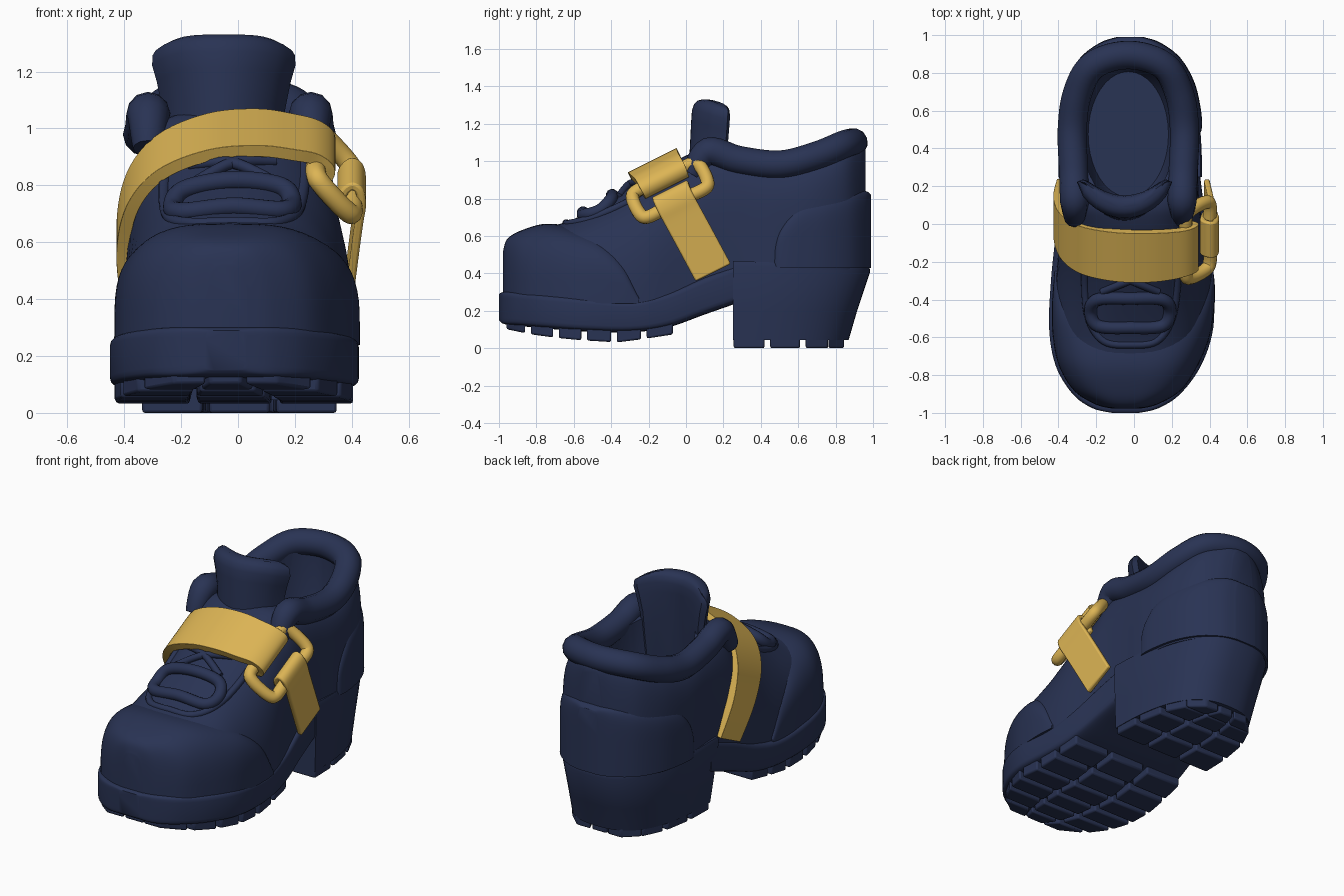
import bpy, bmesh, math
from mathutils import Vector
from mathutils.bvhtree import BVHTree

if "Cube" in bpy.data.objects:
    bpy.data.objects.remove(bpy.data.objects["Cube"])

def material(name, rgb):
    m = bpy.data.materials.new(name)
    m.diffuse_color = (*rgb, 1)
    m.use_nodes = True
    m.node_tree.nodes["Principled BSDF"].inputs["Base Color"].default_value = m.diffuse_color
    return m

NAVY = material("navy leather", (0.022, 0.033, 0.088))
GOLD = material("gold strap", (0.72, 0.46, 0.09))

def spline(pts, steps=6, cyclic=False):
    """Catmull-Rom through tuples of any length."""
    n, out = len(pts), []
    get = (lambda i: pts[i % n]) if cyclic else (lambda i: pts[max(0, min(n - 1, i))])
    for i in range(n if cyclic else n - 1):
        for s in range(steps):
            t = s / steps
            out.append(tuple(0.5 * (2*b + (c-a)*t + (2*a-5*b+4*c-d)*t*t + (3*b-a-3*c+d)*t**3)
                             for a, b, c, d in zip(get(i-1), get(i), get(i+1), get(i+2))))
    if not cyclic:
        out.append(tuple(pts[-1]))
    return out

def add(name, mesh, mat):
    ob = bpy.data.objects.new(name, mesh)
    bpy.context.collection.objects.link(ob)
    mesh.materials.clear()
    mesh.materials.append(mat)
    return ob

def loft(name, rings, mat, bevel=0):
    bm = bmesh.new()
    vs = [[bm.verts.new(p) for p in r] for r in rings]
    k = len(vs[0])
    for a, b in zip(vs, vs[1:]):
        for i in range(k):
            bm.faces.new((a[i], a[(i+1) % k], b[(i+1) % k], b[i]))
    bm.faces.new(vs[0])
    bm.faces.new(vs[-1])
    bmesh.ops.recalc_face_normals(bm, faces=bm.faces)
    me = bpy.data.meshes.new(name)
    bm.to_mesh(me)
    bm.free()
    ob = add(name, me, mat)
    if bevel:
        m = ob.modifiers.new("bevel", 'BEVEL')
        m.width, m.segments = bevel, 2
    return ob

def power(v, n):
    return math.copysign(abs(v) ** (2 / n), v)

def section(y, cx, w, b, t, n, full=False):
    """Cross-section of the shoe at y: a dome, or a rounded box."""
    k = 32
    if full:
        return [(cx + w*power(math.cos(a), n), y, (b+t)/2 + (t-b)/2*power(math.sin(a), n))
                for a in (2*math.pi*(i+.5)/k for i in range(k))]
    return [(cx + w*power(math.cos(a), n), y, b + (t-b)*power(max(0, math.sin(a)), n))
            for a in (math.pi*i/k for i in range(k + 1))]

def shell(name, stations, full=False):
    return loft(name, [section(*s, full=full) for s in spline(stations)], NAVY)

def tube(name, pts, r, mat, cyclic=False, ends=1.0):
    pts = spline(pts, 6, cyclic)
    cu = bpy.data.curves.new(name, 'CURVE')
    cu.dimensions, cu.bevel_depth, cu.bevel_resolution = '3D', r, 4
    cu.use_fill_caps = True
    sp = cu.splines.new('POLY')
    sp.points.add(len(pts) - 1)
    sp.use_cyclic_u = cyclic
    for i, (p, q) in enumerate(zip(sp.points, pts)):
        p.co = (*q, 1)
        p.radius = ends + (1 - ends) * min(1, min(i, len(pts)-1-i) / 6)
    tmp = bpy.data.objects.new("tmp", cu)
    bpy.context.collection.objects.link(tmp)
    me = bpy.data.meshes.new_from_object(tmp.evaluated_get(bpy.context.evaluated_depsgraph_get()))
    bpy.data.objects.remove(tmp)
    return add(name, me, mat)

# Upper, toe cap and heel counter: y, centre x, half width, bottom, top, squareness
upper = shell("upper", [
    (-.965, -.04, .07, .26, .50, 2.6), (-.94, -.04, .16, .26, .56, 3), (-.87, -.035, .27, .26, .605, 3.2),
    (-.75, -.03, .35, .25, .645, 3), (-.6, -.015, .40, .24, .69, 2.7), (-.4, -.005, .415, .23, .80, 2.4),
    (-.2, 0, .405, .24, .92, 2.6), (0, -.015, .38, .31, 1.03, 3.2), (.12, -.02, .365, .37, 1.06, 4.2),
    (.3, -.02, .36, .42, 1.02, 5), (.5, -.02, .365, .42, .99, 5), (.7, -.02, .34, .42, 1.03, 5),
    (.85, -.02, .27, .42, 1.08, 5), (.93, -.02, .17, .42, 1.09, 4), (.96, -.02, .08, .42, 1.06, 4)])
shell("toe_cap", [
    (-.978, -.04, .07, .27, .52, 3), (-.955, -.04, .165, .27, .585, 3.2), (-.88, -.035, .285, .27, .63, 3.3),
    (-.75, -.03, .368, .26, .665, 3.3), (-.6, -.015, .415, .25, .645, 3.6), (-.45, -.005, .43, .24, .585, 4.5),
    (-.33, 0, .428, .24, .47, 5), (-.25, 0, .42, .24, .28, 5)])
counter = shell("heel_counter", [
    (.46, -.02, .352, .43, .50, 6), (.5, -.02, .378, .43, .66, 7), (.6, -.02, .375, .43, .78, 7),
    (.75, -.02, .34, .43, .82, 7), (.88, -.02, .265, .43, .84, 7), (.96, -.02, .16, .43, .84, 7),
    (.99, -.02, .07, .43, .82, 7)])
skin = BVHTree.FromPolygons([v.co for v in upper.data.vertices], [p.vertices for p in upper.data.polygons])

def on_upper(x, y, lift=0):
    return (x, y, skin.ray_cast(Vector((x, y, 3)), Vector((0, 0, -1)))[0].z + lift)

# Foot opening cut through the upper and the counter
cutter = loft("opening_cutter", [[(-.03 + .25*s*math.cos(a), .475 + .39*s*math.sin(a), z)
              for a in (math.tau*i/40 for i in range(40))] for z, s in ((.5, .85), (.6, .97), (1.5, 1))], NAVY)
for ob in (upper, counter):
    m = ob.modifiers.new("opening", 'BOOLEAN')
    m.operation, m.object, m.solver = 'DIFFERENCE', cutter, 'EXACT'
    me = bpy.data.meshes.new_from_object(ob.evaluated_get(bpy.context.evaluated_depsgraph_get()))
    ob.modifiers.clear()
    ob.data = me
    me.materials.clear()
    me.materials.append(NAVY)
bpy.data.objects.remove(cutter)

# Padded collar roll
side = [(.285, .03, .93), (.285, .12, 1.05), (.29, .28, 1.005), (.297, .5, .98), (.27, .69, 1.025), (.185, .84, 1.085)]
tube("collar", [(-.03 - x, y, z) for x, y, z in side] + [(-.03, .895, 1.1)]
     + [(-.03 + x, y, z) for x, y, z in reversed(side)], .077, NAVY, ends=.7)

# Tongue: a thick curved plate
rings = []
for z, hw, th in ((.72, .2, .045), (.95, .21, .055), (1.1, .215, .058), (1.2, .235, .06), (1.26, .252, .06),
                  (1.295, .25, .05), (1.312, .24, .032), (1.318, .225, .01)):
    arc = [-1 + i/8 for i in range(17)]
    mid = lambda s: .06 + .07*(z - .95) + .13*s*s
    zz = lambda s: z + .012 - .05*s**4
    rings.append([(-.05 + hw*s, mid(s) - th*(1-s**6)**.5 + .01, zz(s)) for s in arc]
                 + [(-.05 + hw*s, mid(s) + th*(1-s**6)**.5 + .01, zz(s)) for s in arc[-2:0:-1]])
loft("tongue", rings, NAVY)

# Lacing edge and laces laid on the upper
tube("lace_panel_edge", [on_upper(x, y, -.005) for x, y in
     ((-.25, -.08), (-.26, -.3), (-.24, -.5), (-.16, -.62), (-.02, -.64), (.12, -.62), (.2, -.5), (.23, -.3), (.23, -.08))],
     .02, NAVY)
tube("lace_loop", [on_upper(x, y, h) for x, y, h in
     ((-.19, -.40, .02), (-.02, -.395, .015), (.15, -.40, .02), (.19, -.46, .01), (.15, -.54, .01), (-.02, -.55, .01),
      (-.19, -.54, .01), (-.23, -.46, .01))], .034, NAVY, cyclic=True)
for s in (-1, 1):
    tube("crossed_lace", [on_upper(-.02 - s*.15, -.36, .005), on_upper(-.02, -.3, .02), on_upper(-.02 + s*.15, -.24, .005)],
         .02, NAVY)

# Front sole with arch
SOLE = [(-1, -.045, .07, .15, .29, 8), (-.975, -.045, .175, .13, .30, 9), (-.9, -.04, .285, .12, .30, 9),
        (-.75, -.03, .385, .105, .29, 9), (-.55, -.015, .435, .09, .275, 9), (-.3, -.01, .43, .085, .255, 9),
        (-.1, -.01, .41, .11, .30, 9), (.1, -.015, .385, .18, .385, 9), (.3, -.02, .365, .25, .46, 9)]
shell("sole", SOLE, full=True)

# Block heel
HN = 2.6
def heel_ring(z, yb, w, cx):
    angles = [math.pi*(i/32 - .5) for i in range(33)]
    return [(cx + w*power(math.sin(a), HN), .25 + (yb-.25)*power(max(0, math.cos(a)), HN), z - .03*(z > .4)*max(0, math.cos(a)))
            for a in angles]
loft("heel", [heel_ring(*r) for r in ((.045, .87, .345, .005), (.2, .915, .36, -.005), (.44, .985, .38, -.02),
                                      (.465, .98, .372, -.02))], NAVY)

# Tread blocks, three across, following the outline
def interp(table, y):
    for a, b in zip(table, table[1:]):
        if y <= b[0]:
            t = (y - a[0]) / (b[0] - a[0])
            return [p + (q-p)*t for p, q in zip(a, b)]
    return table[-1]

GROUND = [(-1, .11), (-.8, .068), (-.6, .045), (-.35, .03), (-.06, .075)]
def sole_edge(y):
    s = interp(SOLE, y)
    return s[1], s[2] - .015, interp(GROUND, y)[1], s[3] + .03
def heel_edge(y):
    return .005, .342 * (1 - ((y-.25)/.625)**HN)**(1/HN), 0, .07

def treads(name, rows, edge):
    for y0, y1 in rows:
        for f0, f1 in ((-1, -.38), (-.31, .31), (.38, 1)):
            corners = []
            for y, order in ((y0, (f0, f1)), (y1, (f1, f0))):
                cx, w, lo, hi = edge(y)
                corners += [(cx + f*w, y, lo, hi) for f in order]
            loft(name, [[(x, y, lo) for x, y, lo, hi in corners], [(x, y, hi) for x, y, lo, hi in corners]], NAVY, .01)

treads("sole_tread", [(-.96, -.86), (-.83, -.71), (-.68, -.56), (-.53, -.40), (-.37, -.24), (-.21, -.07)], sole_edge)
treads("heel_tread", [(.255, .42), (.45, .61), (.64, .76), (.762, .845)], heel_edge)

# Gold strap in two lengths: x, y, z, width along the slanted direction D
D = Vector((0, .895, .446))
def ribbon(name, pts, th):
    path = spline(pts, 6)
    rings = []
    for i, p in enumerate(path):
        a, b = path[max(0, i-1)], path[min(len(path)-1, i+1)]
        nrm = (Vector(b[:3]) - Vector(a[:3])).cross(D).normalized() * th / 2
        c, d = Vector(p[:3]), D * p[3] / 2
        rings.append([c + d + nrm, c - d + nrm, c - d - nrm, c + d - nrm])
    loft(name, rings, GOLD, .012)

ribbon("strap_over", [(-.385, .145, .41, .21), (-.405, .04, .61, .23), (-.37, -.06, .78, .26), (-.27, -.13, .9, .28),
                      (-.1, -.165, .97, .29), (.07, -.17, .985, .29), (.2, -.16, .968, .28), (.275, -.145, .95, .27),
                      (.318, -.125, .915, .27), (.305, -.11, .88, .26), (.26, -.115, .88, .26)], .045)
ribbon("strap_side", [(.385, .145, .405, .21), (.41, .04, .60, .21), (.425, -.02, .71, .21), (.435, -.055, .775, .21),
                      (.425, -.078, .825, .21), (.395, -.08, .838, .21), (.365, -.065, .80, .21), (.375, -.03, .73, .21)], .03)

# Buckle: rounded rectangular loop under the strap ends
E = Vector((.64, .34, -.68)).normalized()
C = Vector((.338, -.085, .845))
shape = [(-.16, -.1), (0, -.09), (.16, -.1), (.2, -.06), (.2, .06), (.16, .1), (0, .09), (-.16, .1),
         (-.2, .06), (-.2, -.06)]
tube("buckle", [tuple(C + D*u + E*v) for u, v in shape], .036, GOLD, cyclic=True)

# Smooth shading with crisp edges
for ob in list(bpy.context.scene.objects):
    bpy.ops.object.select_all(action='DESELECT')
    ob.select_set(True)
    bpy.context.view_layer.objects.active = ob
    bpy.ops.object.shade_smooth_by_angle(angle=math.radians(40))
